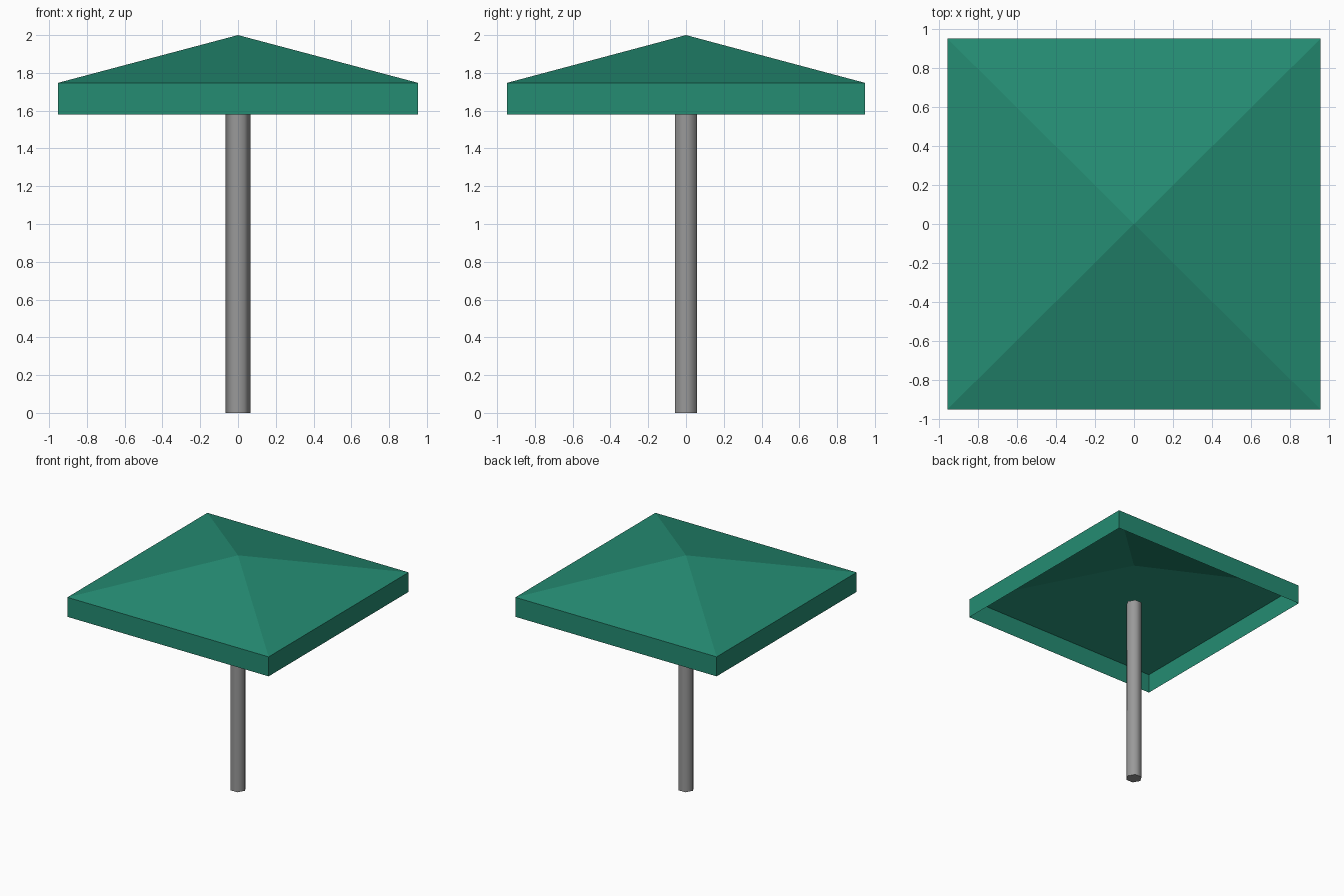
import bpy
import bmesh
import math

HALF_X, HALF_Y = 0.954, 0.948
HEM_Z, EAVE_Z, PEAK_Z = 1.58, 1.747, 2.0
POLE_RADIUS, POLE_TOP = 0.066, 1.64


def make_material(name, color):
    mat = bpy.data.materials.new(name)
    mat.use_nodes = True
    mat.diffuse_color = color
    mat.node_tree.nodes["Principled BSDF"].inputs["Base Color"].default_value = color
    return mat


def finish(bm, name, mat):
    bmesh.ops.recalc_face_normals(bm, faces=bm.faces)
    mesh = bpy.data.meshes.new(name)
    bm.to_mesh(mesh)
    bm.free()
    mesh.materials.append(mat)
    obj = bpy.data.objects.new(name, mesh)
    bpy.context.collection.objects.link(obj)
    return obj


cube = bpy.data.objects.get("Cube")
if cube:
    bpy.data.objects.remove(cube, do_unlink=True)

green = make_material("canopy green", (0.018, 0.262, 0.17, 1))
grey = make_material("pole grey", (0.32, 0.32, 0.32, 1))

# Canopy: four slopes to a peak, with a hanging skirt, open below
bm = bmesh.new()
corners = [(-1, -1), (1, -1), (1, 1), (-1, 1)]
hem, eave = [[bm.verts.new((x * HALF_X, y * HALF_Y, z)) for x, y in corners]
             for z in (HEM_Z, EAVE_Z)]
peak = bm.verts.new((0, 0, PEAK_Z))
for i in range(4):
    j = (i + 1) % 4
    bm.faces.new((hem[i], hem[j], eave[j], eave[i]))
    bm.faces.new((eave[i], eave[j], peak))
finish(bm, "canopy", green)

# Pole: six-sided post with smooth sides and a corner towards each side
bm = bmesh.new()
bmesh.ops.create_cone(bm, cap_ends=True, segments=6, radius1=POLE_RADIUS,
                      radius2=POLE_RADIUS, depth=POLE_TOP)
bmesh.ops.translate(bm, verts=bm.verts, vec=(0, 0, POLE_TOP / 2))
# Turn the first corner onto the x axis
first = max(bm.verts, key=lambda v: v.co.y)
turn = -math.atan2(first.co.y, first.co.x)
for v in bm.verts:
    x, y = v.co.xy
    v.co.x = x * math.cos(turn) - y * math.sin(turn)
    v.co.y = x * math.sin(turn) + y * math.cos(turn)
pole = finish(bm, "pole", grey)
bpy.ops.object.select_all(action="DESELECT")
pole.select_set(True)
bpy.context.view_layer.objects.active = pole
bpy.ops.object.shade_smooth_by_angle(angle=math.radians(65))
